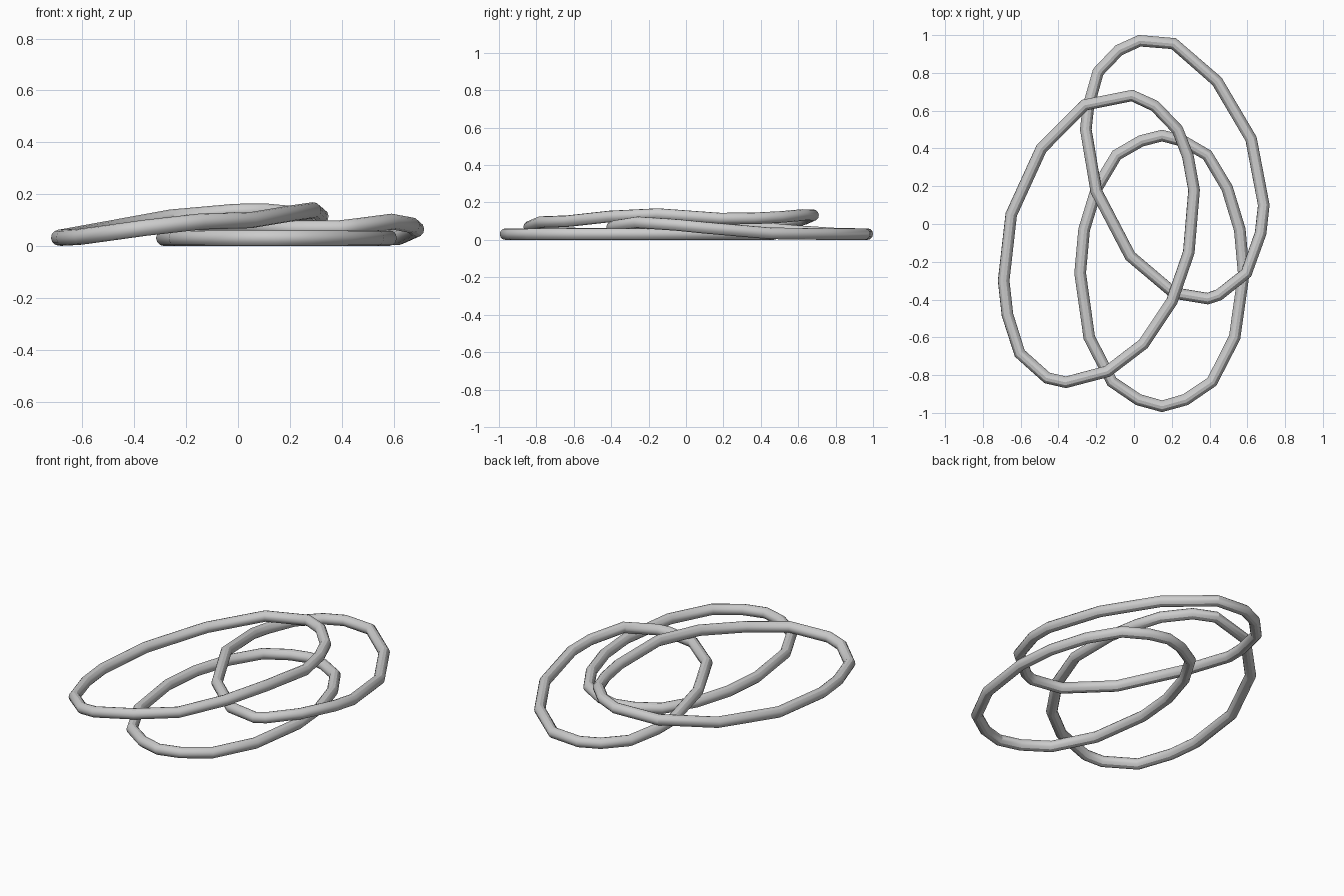
import bpy

R = 0.031  # tube radius


def ring(name, points):
    """Closed round tube through the given centre-line points."""
    cu = bpy.data.curves.new(name, 'CURVE')
    cu.dimensions = '3D'
    cu.bevel_depth = R
    cu.bevel_resolution = 4
    sp = cu.splines.new('POLY')
    sp.points.add(len(points) - 1)
    for p, co in zip(sp.points, points):
        p.co = (*co, 1)
    sp.use_cyclic_u = True
    sp.use_smooth = True
    ob = bpy.data.objects.new(name, cu)
    bpy.context.collection.objects.link(ob)
    bpy.ops.object.select_all(action='DESELECT')
    ob.select_set(True)
    bpy.context.view_layer.objects.active = ob
    bpy.ops.object.convert(target='MESH')
    bpy.ops.object.shade_smooth_by_angle()


# Bottom ring: lies flat, symmetric about x = 0.148
half = [(0, 0.468), (0.11, 0.44), (0.24, 0.365), (0.345, 0.19), (0.412, -0.03),
        (0.433, -0.26), (0.385, -0.6), (0.265, -0.835), (0.125, -0.93), (0, -0.965)]
right = [(0.148 + x, y, R) for x, y in half]
left = [(0.148 - x, y, R) for x, y in half[-2:0:-1]]
ring("bottom_ring", right + left)

# Middle ring: leans on the bottom ring
ring("middle_ring", [
    (0.03, 0.97, R), (0.21, 0.955, R), (0.44, 0.755, R), (0.62, 0.45, 0.035),
    (0.687, 0.10, 0.065), (0.67, -0.05, 0.08), (0.595, -0.26, 0.094),
    (0.45, -0.375, 0.075), (0.39, -0.395, 0.068), (0.21, -0.365, 0.068),
    (-0.02, -0.17, 0.08), (-0.2, 0.175, 0.09), (-0.255, 0.5, 0.055),
    (-0.242, 0.62, 0.045), (-0.19, 0.805, 0.033), (-0.08, 0.92, R)])

# Top ring: rests across the other two
ring("top_ring", [
    (-0.01, 0.68, 0.132), (0.11, 0.625, 0.133), (0.23, 0.50, 0.122), (0.285, 0.36, 0.115),
    (0.318, 0.18, 0.114), (0.29, -0.15, 0.138), (0.20, -0.41, 0.125),
    (0.05, -0.635, 0.1), (-0.14, -0.78, 0.095), (-0.36, -0.838, 0.07),
    (-0.46, -0.815, 0.056), (-0.605, -0.685, 0.036), (-0.67, -0.48, 0.032),
    (-0.69, -0.3, 0.032), (-0.65, 0.05, 0.039), (-0.49, 0.40, 0.068),
    (-0.26, 0.63, 0.11)])
